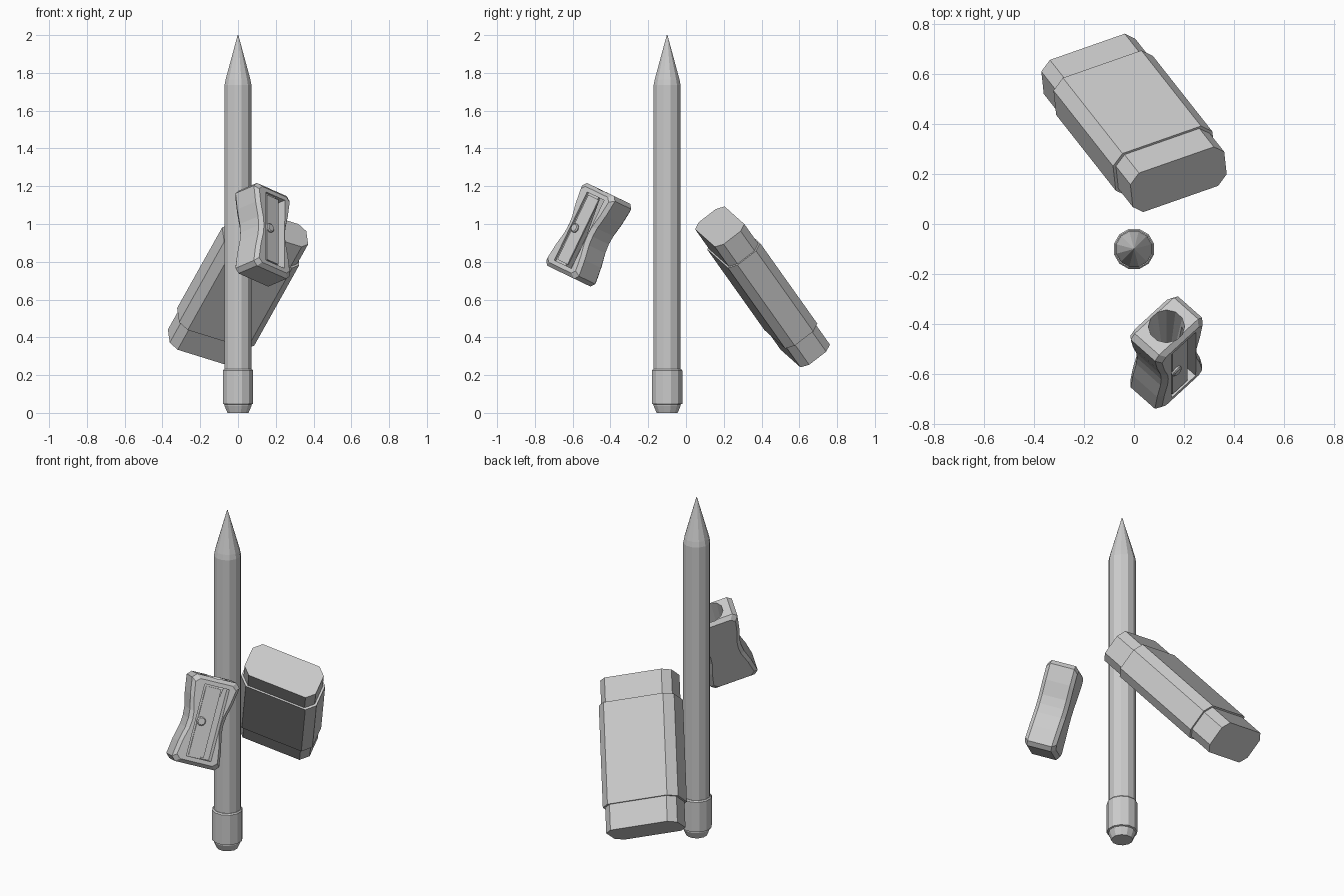
import bpy, bmesh, math
from mathutils import Matrix, Vector

if "Cube" in bpy.data.objects:
    bpy.data.objects.remove(bpy.data.objects["Cube"])


def frame(center, a, b, c):
    """Matrix that carries local x, y, z onto the directions a, b, c at center."""
    c = Vector(c).normalized()
    a = Vector(a)
    a = (a - c * a.dot(c)).normalized()
    b = c.cross(a)
    m = Matrix((a, b, c)).transposed().to_4x4()
    m.translation = center
    return m


def loft(name, rings, matrix=Matrix()):
    """Closed solid through rings of points with equal counts."""
    bm = bmesh.new()
    vs = [[bm.verts.new(p) for p in r] for r in rings]
    n = len(rings[0])
    for lo, hi in zip(vs, vs[1:]):
        for i in range(n):
            j = (i + 1) % n
            bm.faces.new((lo[i], lo[j], hi[j], hi[i]))
    bm.faces.new(vs[0][::-1])
    bm.faces.new(vs[-1])
    bmesh.ops.recalc_face_normals(bm, faces=bm.faces)
    me = bpy.data.meshes.new(name)
    bm.to_mesh(me)
    bm.free()
    ob = bpy.data.objects.new(name, me)
    ob.matrix_world = matrix
    bpy.context.collection.objects.link(ob)
    return ob


def circle(r, z, x=0, y=0, n=12):
    ang = [math.tau * (i + 0.5) / n for i in range(n)]
    return [(x + r * math.cos(t), y + r * math.sin(t), z) for t in ang]


def lathe(name, profile, offset=(0, 0), matrix=Matrix(), n=12):
    return loft(name, [circle(r, z, *offset, n) for r, z in profile], matrix)


def octagon(w, t, c, z):
    """Rectangle w by t with corners cut by c."""
    x, y = w / 2, t / 2
    return [(x, c - y, z), (x, y - c, z), (x - c, y, z), (c - x, y, z),
            (-x, y - c, z), (-x, c - y, z), (c - x, -y, z), (x - c, -y, z)]


def box(name, x, y, z, matrix):
    rings = [[(x[0], y[0], h), (x[1], y[0], h), (x[1], y[1], h), (x[0], y[1], h)] for h in z]
    return loft(name, rings, matrix)


def cut(target, cutter):
    cutter.hide_render = True
    mod = target.modifiers.new("cut", 'BOOLEAN')
    mod.operation, mod.object, mod.solver = 'DIFFERENCE', cutter, 'EXACT'
    bpy.context.view_layer.objects.active = target
    bpy.ops.object.modifier_apply(modifier=mod.name)
    bpy.data.objects.remove(cutter)


# pencil: body with sharpened tip, ferrule, end eraser
P = (0, -0.1)
lathe("pencil_body", [(0.074, 0.2), (0.074, 1.735), (0.068, 1.765), (0.002, 2.0)], P)
lathe("pencil_ferrule", [(0.074, 0.045), (0.083, 0.048), (0.083, 0.225), (0.077, 0.232)], P)
lathe("pencil_eraser", [(0.058, 0.0), (0.074, 0.038), (0.074, 0.06)], P)

# block eraser with chamfered long edges, and its card sleeve
E = frame((0, 0.405, 0.667), (0.906, 0.317, -0.282), None, (0.415, -0.527, 0.742))
loft("eraser_block", [octagon(0.415, 0.198, 0.042, z) for z in (-0.43, 0.43)], E)
loft("eraser_sleeve", [octagon(0.439, 0.216, 0.046, z) for z in (-0.285, 0.29)], E)

# sharpener: local x = width, y = length, z = out of the blade face
S = frame((0.13, -0.515, 0.943), (0.70, 0.643, -0.31), None, (0.713, -0.631, 0.303))
half = [(0.112, -0.243), (0.135, -0.22), (0.122, -0.13), (0.103, -0.05), (0.099, 0),
        (0.103, 0.05), (0.122, 0.13), (0.135, 0.22), (0.112, 0.243)]
outline = half + [(-x, y) for x, y in reversed(half)]


def section(z, inset):
    k = 1 - inset / 0.243
    return [(x - math.copysign(inset, x), y * k, z) for x, y in outline]


body = loft("sharpener_body", [section(-0.088, 0.02), section(-0.068, 0),
                               section(0.068, 0), section(0.088, 0.02)], S)

# blade seat, shaving slot and tapered pencil hole
cut(body, box("seat_cutter", (-0.062, 0.078), (-0.2, 0.2), (0.076, 0.12), S))
cut(body, box("slot_cutter", (0.02, 0.078), (-0.2, 0.2), (0.03, 0.12), S))
hole = S @ Matrix.Rotation(-math.pi / 2, 4, 'X')
cut(body, lathe("hole_cutter", [(0.012, -0.18), (0.073, 0.243), (0.0745, 0.253)], matrix=hole))

# blade and its screw
box("sharpener_blade", (-0.05, 0.035), (-0.19, 0.19), (0.074, 0.083), S)
lathe("sharpener_screw", [(0.025, 0.08), (0.025, 0.09), (0.019, 0.095)], (-0.03, 0), S)
